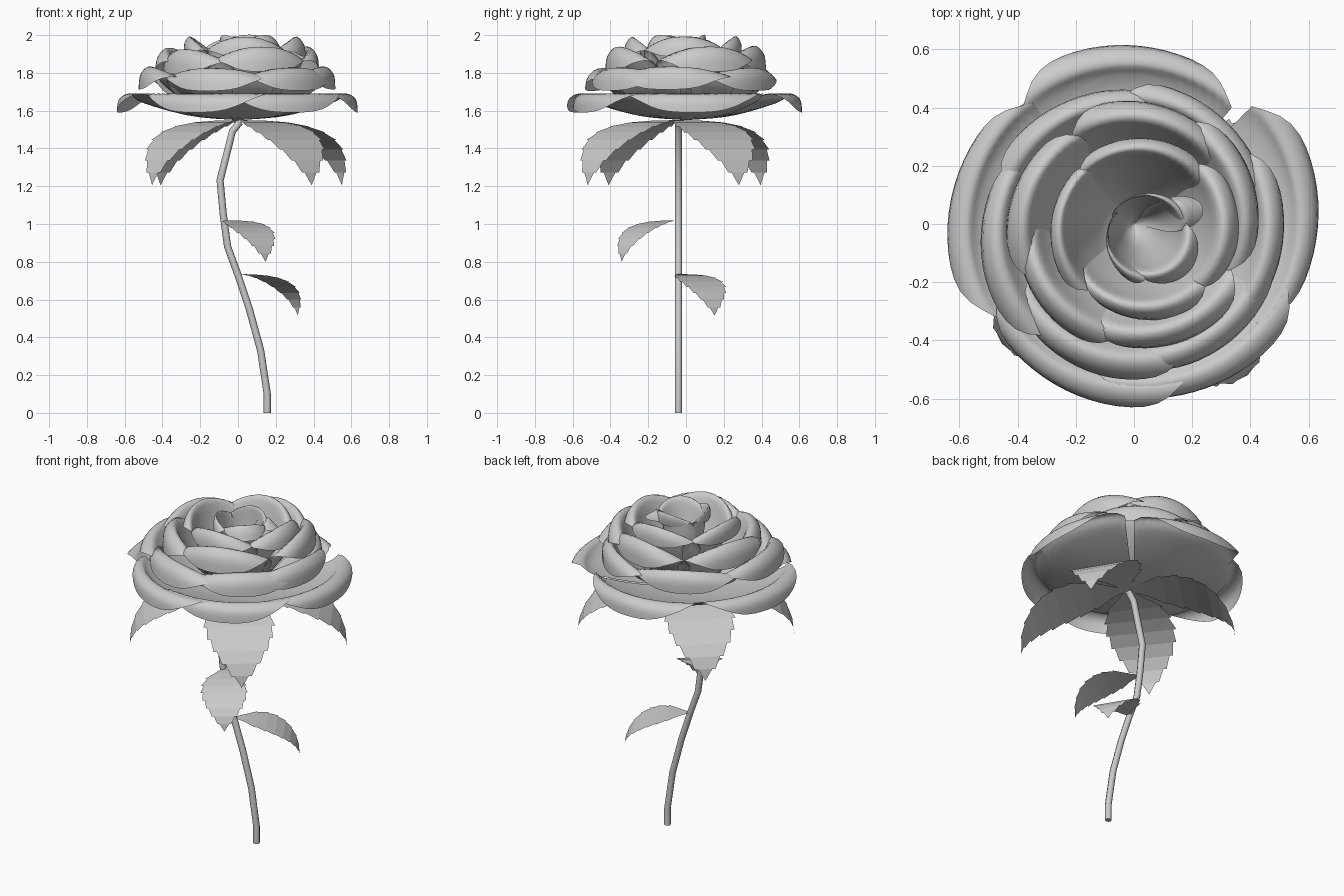
import bpy, math, random
from mathutils import Vector

if "Cube" in bpy.data.objects:
    bpy.data.objects.remove(bpy.data.objects["Cube"])

random.seed(4)
BASE_Z = 1.55


def make_mesh(name, verts, faces, smooth):
    me = bpy.data.meshes.new(name)
    me.from_pydata(verts, [], faces)
    me.update()
    ob = bpy.data.objects.new(name, me)
    bpy.context.collection.objects.link(ob)
    for p in me.polygons:
        p.use_smooth = smooth
    return ob


def spline(pts, t):
    # Catmull-Rom through pts, t in 0..1
    n = len(pts) - 1
    i = min(int(t * n), n - 1)
    f = t * n - i
    p = [pts[max(0, min(n, i + k))] for k in (-1, 0, 1, 2)]
    return tuple(0.5 * (2 * b + (c - a) * f + (2 * a - 5 * b + 4 * c - d) * f * f
                        + (3 * b - a - 3 * c + d) * f ** 3) for a, b, c, d in zip(*p))


def petal(name, cx, cy, R, top, angle, half, lip, arch, nu=20, nv=18):
    # cupped sector: arched rim that rolls outwards in the middle and fades at the ends
    R *= 1 + 0.016 * math.cos(2 * math.radians(angle))
    h = top - BASE_Z
    w = min(0.13, 0.32 * R)          # width of the rolled rim
    prof = [(0.003, BASE_Z), (0.5 * (R - w), BASE_Z + 0.16 * h),
            (R - w, BASE_Z + 0.66 * h), (R - 0.5 * w, top),
            (R - 0.08 * w, top - 0.3 * lip), (R, top - lip)]
    verts, faces = [], []
    for i in range(nu + 1):
        u = 2 * i / nu - 1
        vmax = 1 - 0.46 * abs(u) ** 2.2
        a = math.radians(angle + half * u)
        for j in range(nv + 1):
            v = vmax * j / nv
            r, z = spline(prof, v)
            r *= 1 + 0.05 * u * v    # one end tucks behind its neighbour
            z = BASE_Z + (z - BASE_Z) * (1 - arch * u * u)
            k = v                    # the base stays on the stem, the rim follows the tier centre
            verts.append((cx * k + r * math.cos(a), cy * k + r * math.sin(a), z))
    for i in range(nu):
        for j in range(nv):
            q = i * (nv + 1) + j
            faces.append((q, q + nv + 1, q + nv + 2, q + 1))
    return make_mesh(name, verts, faces, True)


def leaf(name, base, direction, length, drop, width, teeth=9):
    # saw-toothed leaf drooping along a rounded arc to a pointed tip
    d = Vector((direction[0], direction[1], 0)).normalized()
    s = Vector((-d.y, d.x, 0))
    base = Vector(base)

    def point(t, off):
        a = t * math.pi / 2
        return base + d * length * math.sin(a) + s * off \
            + Vector((0, 0, -drop * (1 - math.cos(a)) ** 1.15))

    def half_width(t):
        return 0.5 * width * spline([(0.05,), (0.72,), (0.96,), (0.82,), (0.42,), (0.0,)], t)[0]

    verts, faces = [], []
    for side in (1, -1):
        for i in range(teeth):
            t0, t1 = i / teeth, (i + 1) / teeth
            tooth = 0.05 * width if 0 < i < teeth - 1 else 0
            w0, w1 = half_width(t0), half_width(t1) + tooth
            n = len(verts)
            verts += [point(t0, 0), point(t1, 0), point(t1, side * w1), point(t0, side * w0)]
            q = (n, n + 1, n + 2, n + 3)
            faces.append(q if side < 0 else q[::-1])
    return make_mesh(name, verts, faces, False)


# stem: swept curve
path = [(0.155, 0), (0.155, 0.1), (0.12, 0.33), (0.06, 0.55), (0, 0.73), (-0.055, 0.88),
        (-0.078, 1.05), (-0.095, 1.23), (-0.03, 1.49), (0.01, 1.54)]
cu = bpy.data.curves.new("stem", 'CURVE')
cu.dimensions = '3D'
cu.bevel_depth = 0.019
cu.bevel_resolution = 2
cu.use_fill_caps = True
sp = cu.splines.new('POLY')
sp.points.add(len(path) - 1)
for p, (x, z) in zip(sp.points, path):
    p.co = (x, -0.04, z, 1)
bpy.context.collection.objects.link(bpy.data.objects.new("stem", cu))

# two stem leaves
leaf("stem_leaf_upper", (-0.07, -0.04, 1.02), (0.215, -0.30), 0.37, 0.22, 0.25)
leaf("stem_leaf_lower", (0.0, -0.04, 0.735), (0.315, 0.19), 0.37, 0.22, 0.25)

# four leaves under the bloom
for k, (x, y) in enumerate([(0.55, 0.28), (-0.41, 0.395), (-0.455, -0.41), (0.39, -0.52)]):
    d = Vector((x - 0.01, y + 0.05, 0))
    leaf(f"bloom_leaf_{k + 1}", (0.01, -0.05, 1.55), (d.x, d.y), d.length, 0.345, 0.38)

# bloom tiers: centre, outer radius, top height, lip drop, half span, end droop, petal angles
tiers = [
    ((0, 0), 0.625, 1.69, 0.10, 42, 0.0, (92, 3, -62, -112, 172)),
    ((-0.01, -0.03), 0.515, 1.835, 0.12, 46, 0.25, (120, 52, -8, -48, -108, 188)),
    ((0.0, -0.01), 0.425, 1.93, 0.13, 48, 0.25, (80, 20, -70, -140, 165)),
    ((0.04, -0.02), 0.325, 1.995, 0.10, 56, 0.22, (90, 0, -88, 178)),
    ((0.07, -0.06), 0.15, 1.985, 0.07, 68, 0.12, (85, -45, -150)),
    ((0.17, 0.02), 0.07, 1.96, 0.04, 80, 0.12, (40,)),
]
for n, ((cx, cy), R, top, lip, half, arch, angles) in enumerate(tiers, 1):
    for k, a in enumerate(angles, 1):
        jit = random.uniform(-0.012, 0.012) if n > 1 else 0
        petal(f"petal_tier{n}_{k}", cx, cy, R + jit, min(top + jit, 1.998), a, half, lip, arch)
